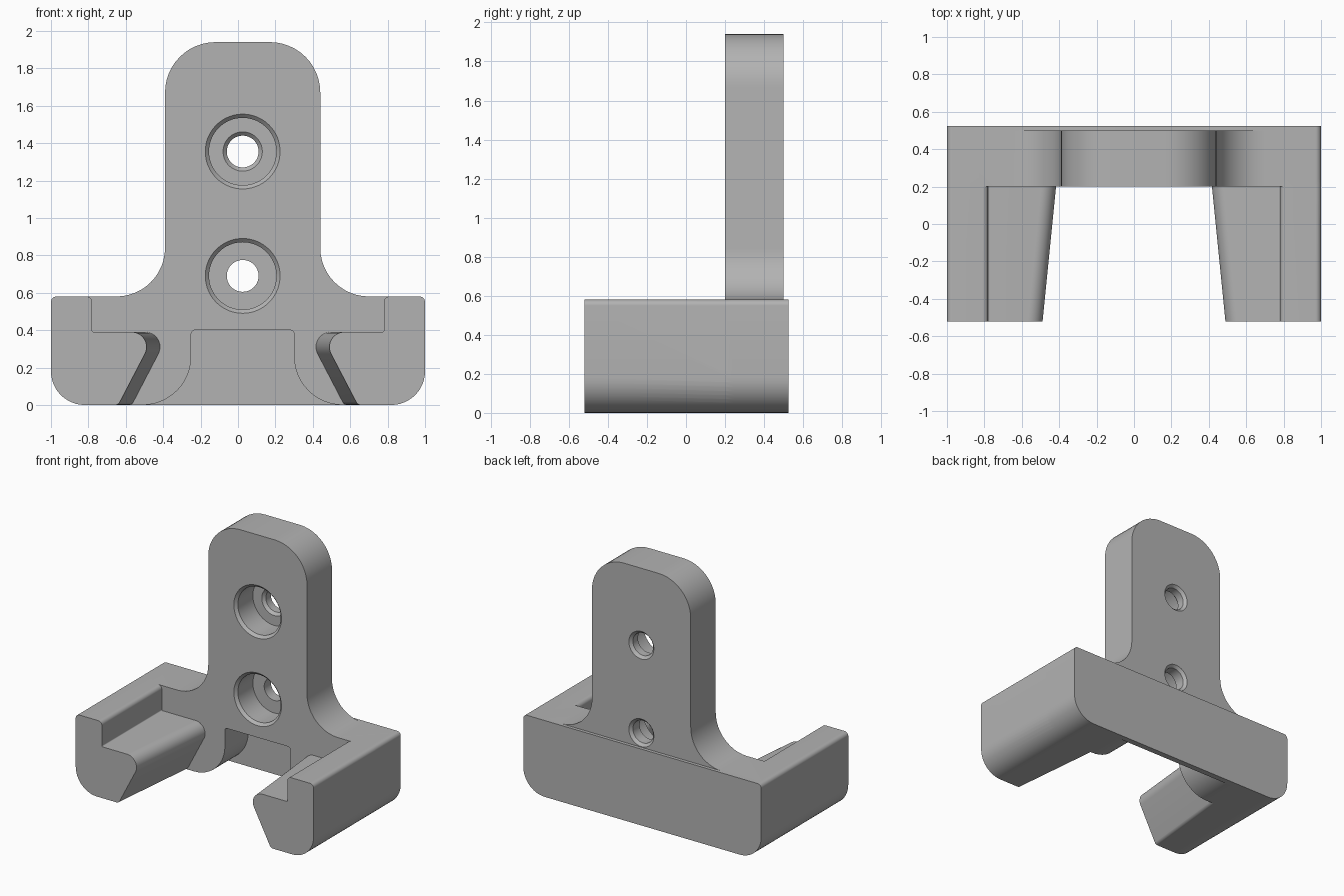
import bpy, bmesh, math
from mathutils import Vector

if "Cube" in bpy.data.objects:
    bpy.data.objects.remove(bpy.data.objects["Cube"], do_unlink=True)

grey = bpy.data.materials.new("plain grey")
grey.use_nodes = True
colour = (0.45, 0.45, 0.45, 1)
grey.diffuse_color = colour
grey.node_tree.nodes["Principled BSDF"].inputs["Base Color"].default_value = colour


def rounded(corners, segments=12):
    """Turn (x, z, radius) corners into an outline with arcs."""
    out = []
    for i, (x, z, r) in enumerate(corners):
        p = Vector((x, z))
        if r == 0:
            out.append(p)
            continue
        a = (Vector(corners[i - 1][:2]) - p).normalized()
        b = (Vector(corners[(i + 1) % len(corners)][:2]) - p).normalized()
        half = a.angle(b) / 2
        centre = p + (a + b).normalized() * (r / math.sin(half))
        start = p + a * (r / math.tan(half)) - centre
        end = p + b * (r / math.tan(half)) - centre
        sweep = math.pi - 2 * half
        for k in range(segments + 1):
            t = k / segments
            out.append(centre + (start * math.sin((1 - t) * sweep)
                                 + end * math.sin(t * sweep)) / math.sin(sweep))
    return out


def add_object(name, bm):
    bmesh.ops.recalc_face_normals(bm, faces=bm.faces)
    mesh = bpy.data.meshes.new(name)
    bm.to_mesh(mesh)
    bm.free()
    mesh.materials.append(grey)
    ob = bpy.data.objects.new(name, mesh)
    bpy.context.collection.objects.link(ob)
    return ob


def prism(name, outline, y0, y1, shift=None, bevel_y=None, bevel=0.0, segments=1):
    """Loft an xz outline along y, bevelling the rim of one end."""
    bm = bmesh.new()
    rings = []
    for y in (y0, y1):
        rings.append([bm.verts.new((p.x + (shift(p.x, y) if shift else 0), y, p.y))
                      for p in outline])
    for ring in rings:
        bm.faces.new(ring)
    n = len(outline)
    for i in range(n):
        j = (i + 1) % n
        bm.faces.new((rings[0][i], rings[0][j], rings[1][j], rings[1][i]))
    if bevel_y is not None:
        rim = [e for e in bm.edges if all(abs(v.co.y - bevel_y) < 1e-5 for v in e.verts)]
        bmesh.ops.bevel(bm, geom=rim, offset=bevel, segments=segments,
                        profile=0.5, affect='EDGES', clamp_overlap=False)
    return add_object(name, bm)


def lathe(name, x, z, steps, sides=64):
    """Stack circles of (y, radius) into a turned solid along y."""
    bm = bmesh.new()
    rings = [[bm.verts.new((x + r * math.cos(2 * math.pi * i / sides), y,
                            z + r * math.sin(2 * math.pi * i / sides)))
              for i in range(sides)] for y, r in steps]
    bm.faces.new(rings[0])
    bm.faces.new(rings[-1])
    for a, b in zip(rings, rings[1:]):
        for i in range(sides):
            j = (i + 1) % sides
            bm.faces.new((a[i], a[j], b[j], b[i]))
    return add_object(name, bm)


def combine(target, tool, operation):
    mod = target.modifiers.new(operation, 'BOOLEAN')
    mod.operation, mod.solver, mod.object = operation, 'EXACT', tool
    bpy.context.view_layer.objects.active = target
    bpy.ops.object.modifier_apply(modifier=mod.name)
    bpy.data.objects.remove(tool, do_unlink=True)


FRONT, PLATE, BACK = -0.52, 0.2, 0.525
TOP, EDGE, FOOT = 0.58, 0.03, 0.18

# Upright plate flowing into the cross bar, with the arched recess underneath
body = prism("mounting_bracket", rounded([
    (-1, 0, FOOT), (-0.25, 0, 0.26), (-0.25, 0.4, 0.02), (0.30, 0.4, 0.02),
    (0.30, 0, 0.26), (1, 0, FOOT), (1, TOP, EDGE), (0.44, TOP, 0.26),
    (0.44, 1.94, 0.27), (-0.39, 1.94, 0.27), (-0.39, TOP, 0.26), (-1, TOP, EDGE)]),
    PLATE, 0.5)

# Chamfered plate closing the back of the cross bar
back = prism("back_plate", rounded([
    (-1, 0, FOOT), (1, 0, FOOT), (1, TOP, EDGE), (-1, TOP, EDGE)]),
    0.48, BACK, bevel_y=BACK, bevel=0.024)
combine(body, back, 'UNION')

# Stepped arms whose inner noses widen toward the plate
for side, name in ((-1, "right_arm"), (1, "left_arm")):
    corners = [(-1, 0, FOOT), (-0.64, 0, 0.03), (-0.437, 0.39, 0.08),
               (-0.78, 0.39, 0.008), (-0.78, TOP, EDGE), (-1, TOP, EDGE)]
    outline = [Vector((-side * p.x, p.y)) for p in rounded(corners)]

    def taper(x, y, side=side):
        return -side * 0.1 * (y - FRONT) if abs(x) < 0.76 else 0

    arm = prism(name, outline, FRONT, 0.25, taper, FRONT, 0.025, 4)
    combine(body, arm, 'UNION')

# Counterbored screw holes, chamfered at both mouths
for z, seat in ((0.69, 0.085), (1.355, 0.105)):
    hole = lathe("screw_hole", 0.025, z, [
        (0.15, 0.2), (PLATE, 0.2), (0.22, 0.18), (0.4, 0.18), (0.4, seat),
        (0.42, 0.085), (0.48, 0.085), (0.5, 0.105), (0.55, 0.105)])
    combine(body, hole, 'DIFFERENCE')

bpy.ops.object.select_all(action='DESELECT')
body.select_set(True)
bpy.context.view_layer.objects.active = body
bpy.ops.object.shade_smooth_by_angle(angle=math.radians(25))
